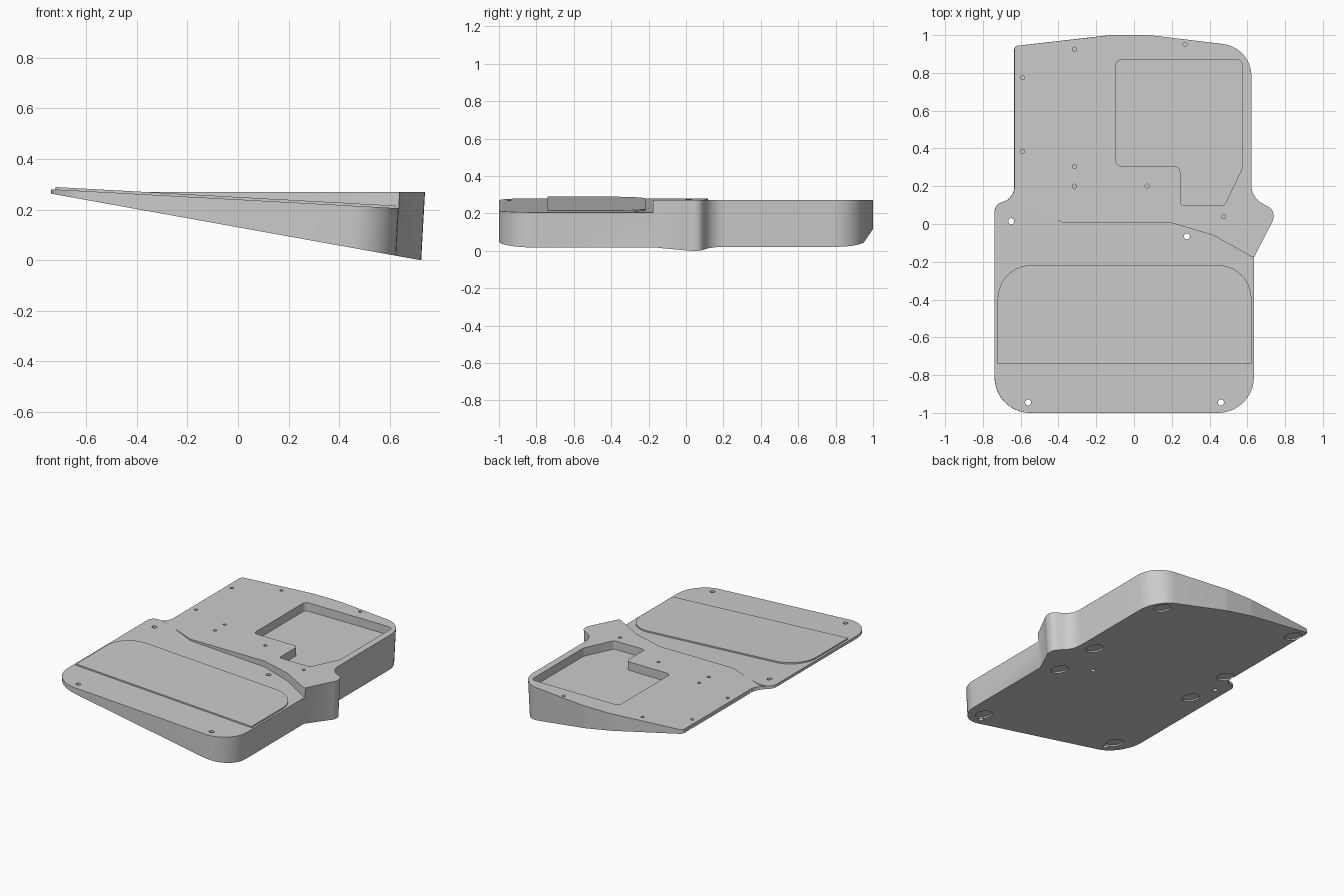
import bpy, bmesh, math
from mathutils import Vector

cube = bpy.data.objects.get("Cube")
if cube:
    bpy.data.objects.remove(cube, do_unlink=True)

grey = bpy.data.materials.new("light_grey")
grey.use_nodes = True
grey.diffuse_color = (0.6, 0.6, 0.6, 1)
grey.node_tree.nodes["Principled BSDF"].inputs["Base Color"].default_value = grey.diffuse_color


# Height rules for the sloping planes
def underside(x):
    return 0.18 * (0.722 - x)


def rest_plane(x):
    return 0.24 - 0.0547 * x


def rounded(corners, steps=10):
    """Fillet each (x, y, radius) corner of a closed outline."""
    out = []
    n = len(corners)
    for i, (x, y, r) in enumerate(corners):
        p = Vector((x, y))
        if r == 0:
            out.append(p)
            continue
        a = (Vector(corners[i - 1][:2]) - p).normalized()
        b = (Vector(corners[(i + 1) % n][:2]) - p).normalized()
        half = a.angle(b) / 2
        centre = p + (a + b).normalized() * (r / math.sin(half))
        start = p + a * (r / math.tan(half)) - centre
        end = p + b * (r / math.tan(half)) - centre
        sweep = start.angle_signed(end)
        for k in range(steps + 1):
            t = -sweep * k / steps
            out.append(centre + Vector((start.x * math.cos(t) - start.y * math.sin(t),
                                        start.x * math.sin(t) + start.y * math.cos(t))))
    return out


def circle(cx, cy, r, sides=24):
    return [Vector((cx + r * math.cos(math.tau * i / sides),
                    cy + r * math.sin(math.tau * i / sides))) for i in range(sides)]


def prism(name, outlines, bottom, top, lean=0.0):
    """Extrude outlines between two height rules, optionally leaning the walls."""
    bm = bmesh.new()
    for outline in outlines:
        low, high = [], []
        for p in outline:
            for ring, rule in ((low, bottom), (high, top)):
                x = p.x + lean * (rule(p.x) - 0.24)
                ring.append(bm.verts.new((x, p.y, rule(x))))
        bm.faces.new(low)
        bm.faces.new(high)
        for i in range(len(low)):
            bm.faces.new((low[i - 1], low[i], high[i], high[i - 1]))
    bmesh.ops.recalc_face_normals(bm, faces=bm.faces)
    mesh = bpy.data.meshes.new(name)
    bm.to_mesh(mesh)
    bm.free()
    mesh.materials.append(grey)
    obj = bpy.data.objects.new(name, mesh)
    bpy.context.collection.objects.link(obj)
    return obj


def activate(obj):
    bpy.ops.object.select_all(action='DESELECT')
    obj.select_set(True)
    bpy.context.view_layer.objects.active = obj


def cut(obj, cutter):
    mod = obj.modifiers.new("cut", 'BOOLEAN')
    mod.operation = 'DIFFERENCE'
    mod.solver = 'EXACT'
    mod.object = cutter
    activate(obj)
    bpy.ops.object.modifier_apply(modifier=mod.name)
    bpy.data.objects.remove(cutter, do_unlink=True)


def above(x):
    return 0.5


# Wedge body with rounded corners and side lug
body = prism("wedge_body", [rounded([
    (-0.635, 0.942, 0.025), (-0.12, 1.0, 0.2), (0.08, 1.0, 0.2), (0.62, 0.935, 0.17),
    (0.62, 0.14, 0.11), (0.74, 0.075, 0.05), (0.735, 0.02, 0.04), (0.637, -0.17, 0),
    (0.637, -1, 0.19), (-0.74, -1, 0.19), (-0.74, 0.1, 0.05), (-0.635, 0.14, 0.08),
])], underside, lambda x: 0.32, lean=0.055)

# Sloped front rest and level rear deck, meeting along a bent step
step = [Vector(p) for p in ((-1, 0.12), (-0.64, 0.12), (-0.37, 0.005), (0.2, 0.005),
                            (0.42, -0.06), (0.625, -0.175), (1, -0.18))]
front_area = step + [Vector((1, -1.2)), Vector((-1, -1.2))]
rear_area = [p - Vector((0, 0.003)) for p in step] + [Vector((1, 1.2)), Vector((-1, 1.2))]
cut(body, prism("front_cutter", [front_area], rest_plane, above))
cut(body, prism("rear_cutter", [rear_area], lambda x: 0.27, above))

# Recessed tray in the deck
tray = rounded([(-0.095, 0.87, 0.03), (0.575, 0.87, 0.03), (0.575, 0.3, 0.02),
                (0.48, 0.1, 0.02), (0.245, 0.1, 0.02), (0.245, 0.305, 0.03),
                (-0.095, 0.305, 0.03)], 5)
cut(body, prism("tray_cutter", [tray], lambda x: 0.212, above))

# Shallow round foot recesses underneath
feet = [circle(x, y, 0.055) for x in (-0.58, 0.49) for y in (-0.88, -0.14, 0.2, 0.86)]
cut(body, prism("foot_cutter", feet, lambda x: underside(x) - 0.1,
                lambda x: underside(x) + 0.01))

# Through holes and blind screw holes
through = [circle(x, y, 0.016) for x, y in
           ((-0.65, 0.015), (0.28, -0.065), (-0.56, -0.945), (0.46, -0.945))]
cut(body, prism("through_cutter", through, lambda x: -0.2, above))
blind = [circle(x, y, 0.011, 16) for x, y in
         ((-0.59, 0.775), (-0.59, 0.385), (-0.315, 0.925), (0.27, 0.95),
          (-0.315, 0.305), (-0.315, 0.2), (0.07, 0.2), (0.475, 0.04))]
cut(body, prism("blind_cutter", blind, lambda x: 0.25, above))

# Raised palm pad on the sloped rest
pad = prism("palm_pad", [rounded([
    (-0.722, -0.74, 0), (-0.722, -0.217, 0.18), (0.622, -0.217, 0.18), (0.622, -0.74, 0),
])], lambda x: rest_plane(x) - 0.003, lambda x: rest_plane(x) + 0.0095)

for obj in (body, pad):
    activate(obj)
    bpy.ops.object.shade_smooth_by_angle(angle=math.radians(30))
